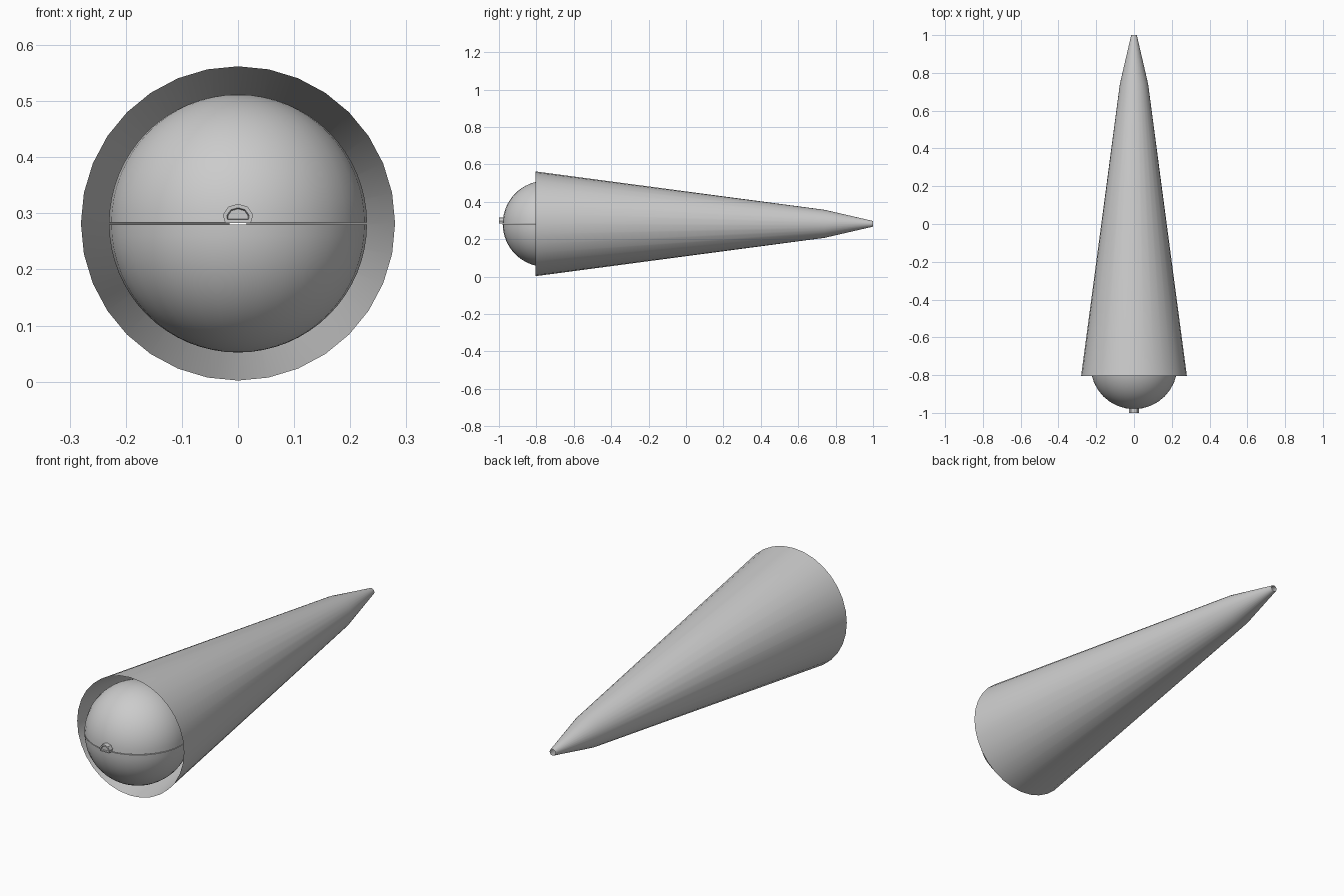
import bpy, bmesh, math

cube = bpy.data.objects.get("Cube")
if cube:
    bpy.data.objects.remove(cube, do_unlink=True)

CZ = 0.282       # height of the long axis
R = 0.23         # ball radius
BALL_Y = -0.75
SEG = 32

grey = bpy.data.materials.new("light grey")
grey.use_nodes = True
grey.diffuse_color = (0.6, 0.6, 0.6, 1)
grey.node_tree.nodes["Principled BSDF"].inputs["Base Color"].default_value = (0.6, 0.6, 0.6, 1)


def finish(name, bm, angle=35):
    mesh = bpy.data.meshes.new(name)
    bm.to_mesh(mesh)
    bm.free()
    mesh.materials.append(grey)
    obj = bpy.data.objects.new(name, mesh)
    bpy.context.collection.objects.link(obj)
    bpy.ops.object.select_all(action='DESELECT')
    obj.select_set(True)
    bpy.context.view_layer.objects.active = obj
    bpy.ops.object.shade_smooth_by_angle(angle=math.radians(angle))
    return obj


def bridge(bm, a, b):
    for i in range(len(a)):
        j = (i + 1) % len(a)
        bm.faces.new((a[i], a[j], b[j], b[i]))


# Tapered shell, open at both ends
bm = bmesh.new()
rings = []
for y, r in ((-0.805, 0.28), (0.74, 0.075), (1.0, 0.015)):
    rings.append([bm.verts.new((r * math.sin(t), y, CZ + r * math.cos(t)))
                  for t in (2 * math.pi * i / SEG for i in range(SEG))])
for a, b in zip(rings, rings[1:]):
    bridge(bm, a, b)
bmesh.ops.recalc_face_normals(bm, faces=bm.faces)
finish("tapered_shell", bm)

# Two ball halves with a narrow seam between them
for name, side in (("upper_ball_half", 1), ("lower_ball_half", -1)):
    bm = bmesh.new()
    bmesh.ops.create_uvsphere(bm, u_segments=SEG, v_segments=SEG, radius=R)
    cut = bmesh.ops.bisect_plane(bm, geom=bm.verts[:] + bm.edges[:] + bm.faces[:],
                                 plane_co=(0, 0, side * 0.0015),
                                 plane_no=(0, 0, -side), clear_outer=True)
    rim = [e for e in cut["geom_cut"] if isinstance(e, bmesh.types.BMEdge)]
    bmesh.ops.contextual_create(bm, geom=rim)
    bmesh.ops.recalc_face_normals(bm, faces=bm.faces)
    bmesh.ops.translate(bm, vec=(0, BALL_Y, CZ), verts=bm.verts)
    finish(name, bm)

# Small arched catch with a recessed rectangular face
half = [(0.023, 0.0), (0.027, 0.014), (0.017, 0.029)]
outline = half + [(0, 0.034)] + [(-x, z) for x, z in reversed(half)]
bm = bmesh.new()
front = bm.faces.new([bm.verts.new((x, -1.0, CZ + 0.001 + z)) for x, z in outline])
back = bmesh.ops.extrude_face_region(bm, geom=[front], use_keep_orig=True)
bmesh.ops.translate(bm, vec=(0, 0.04, 0),
                    verts=[v for v in back["geom"] if isinstance(v, bmesh.types.BMVert)])
bmesh.ops.recalc_face_normals(bm, faces=bm.faces)
bmesh.ops.inset_region(bm, faces=[front], thickness=0.007, depth=0)
bmesh.ops.inset_region(bm, faces=[front], thickness=0.002, depth=-0.006)
finish("front_catch", bm, 25)
